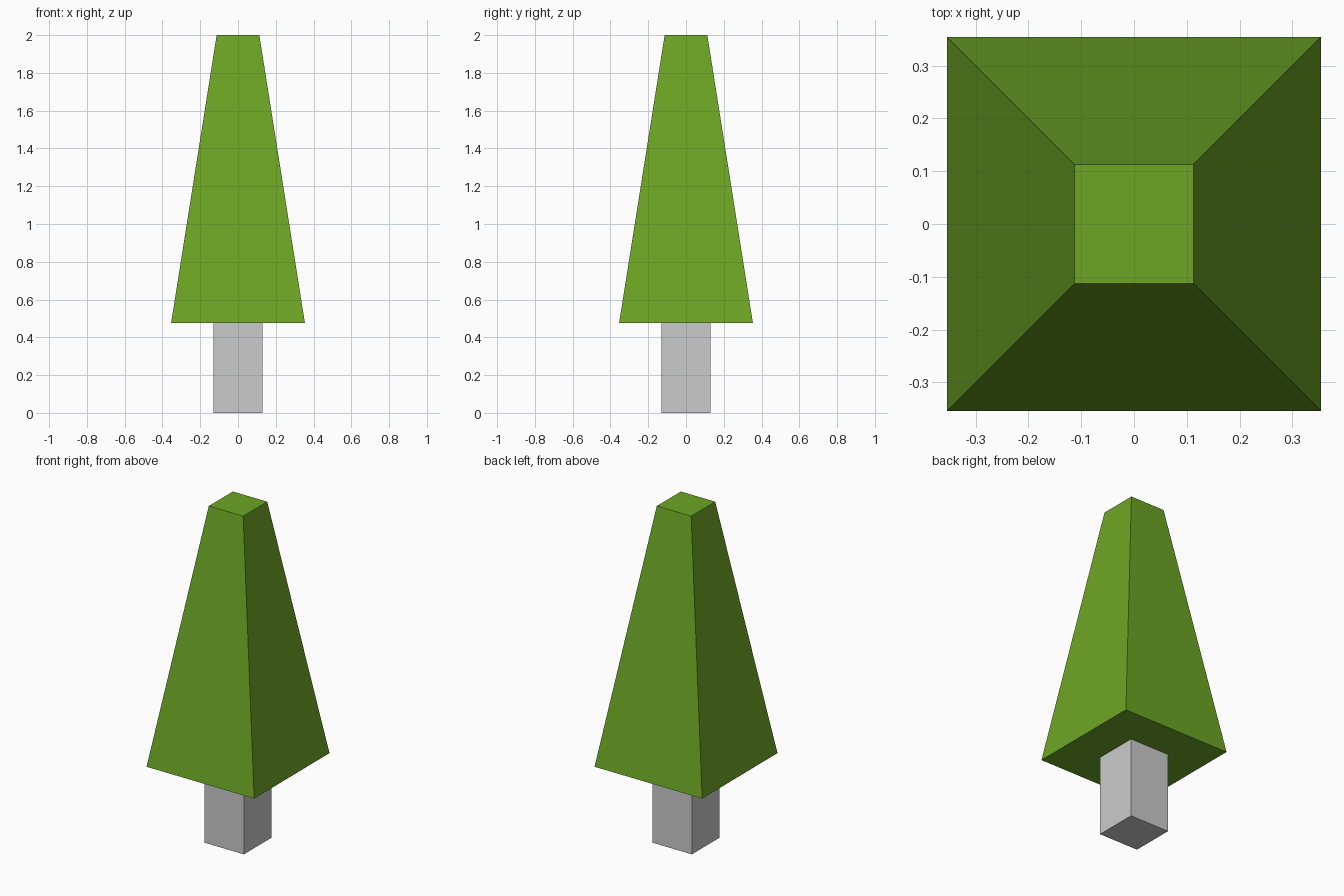
import bpy
import bmesh
from math import radians, sqrt
from mathutils import Matrix

if "Cube" in bpy.data.objects:
    bpy.data.objects.remove(bpy.data.objects["Cube"])


def square_taper(name, z0, z1, half0, half1):
    """Four-sided tapered block from z0 to z1 with given half widths."""
    bm = bmesh.new()
    place = Matrix.Translation((0, 0, (z0 + z1) / 2)) @ Matrix.Rotation(radians(45), 4, 'Z')
    bmesh.ops.create_cone(bm, cap_ends=True, segments=4, radius1=half0 * sqrt(2),
                          radius2=half1 * sqrt(2), depth=z1 - z0, matrix=place)
    mesh = bpy.data.meshes.new(name)
    bm.to_mesh(mesh)
    bm.free()
    obj = bpy.data.objects.new(name, mesh)
    bpy.context.collection.objects.link(obj)
    return obj


# Trunk: plain grey square post
square_taper("trunk", 0.0, 0.477, 0.13, 0.13)

# Foliage: green truncated pyramid
foliage = square_taper("foliage", 0.477, 2.0, 0.354, 0.113)
green = bpy.data.materials.new("leaf_green")
green.diffuse_color = (0.153, 0.381, 0.018, 1.0)
green.use_nodes = True
green.node_tree.nodes["Principled BSDF"].inputs["Base Color"].default_value = green.diffuse_color
foliage.data.materials.append(green)
